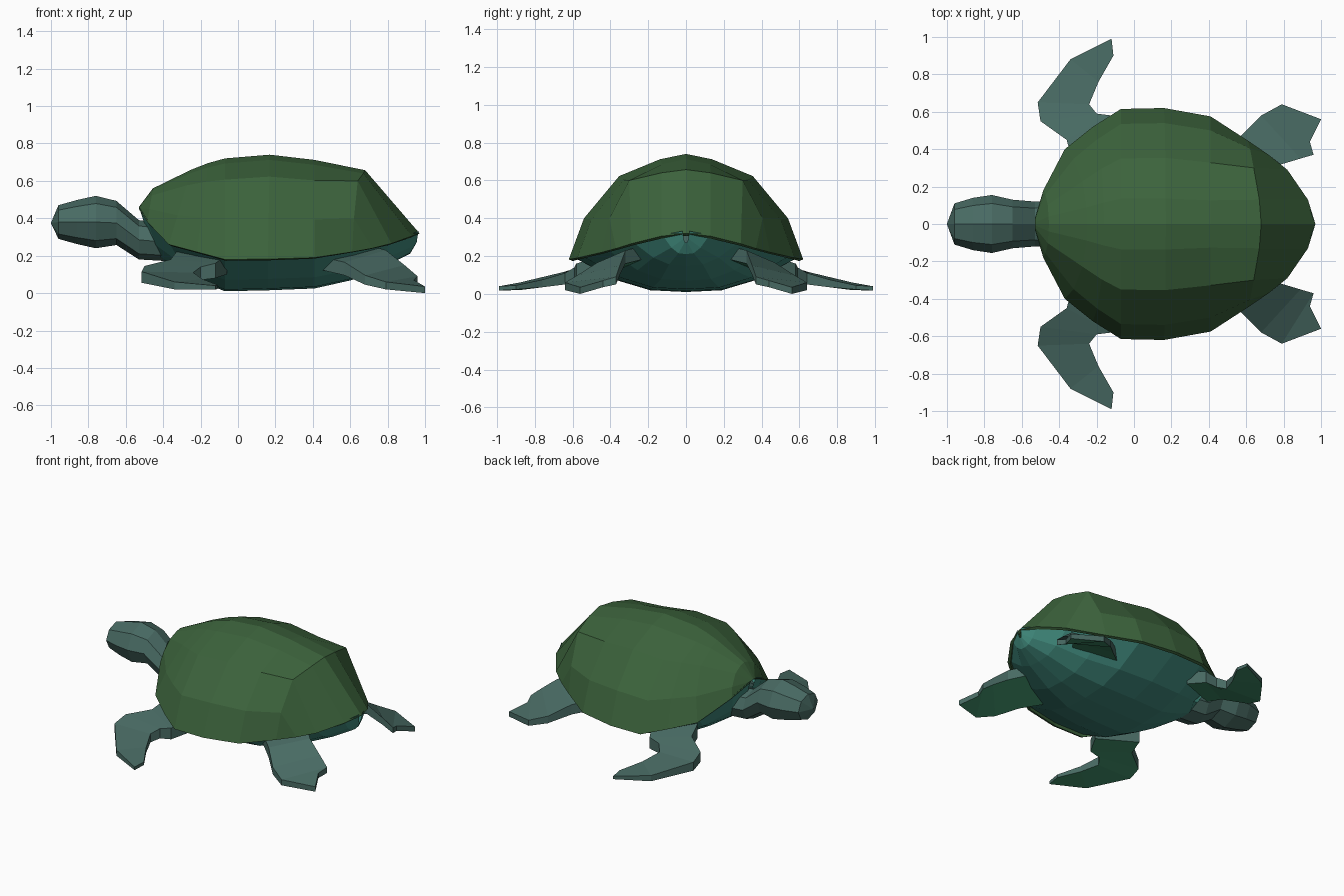
import bpy, bmesh, math

if "Cube" in bpy.data.objects:
    bpy.data.objects.remove(bpy.data.objects["Cube"])

def material(name, rgb):
    m = bpy.data.materials.new(name)
    m.diffuse_color = (*rgb, 1)
    m.use_nodes = True
    m.node_tree.nodes["Principled BSDF"].inputs["Base Color"].default_value = m.diffuse_color
    return m

SHELL = material("shell_green", (.045, .125, .045))
SKIN = material("skin", (.065, .145, .125))
BELLY = material("belly_teal", (.05, .25, .2))
UNDER = material("flipper_under", (.05, .27, .14))

def loft(name, rings, mats, closed=False, mirror=True):
    """Skin a list of equal-length point rows; closed rows form a capped tube."""
    bm = bmesh.new()
    rows = [[bm.verts.new(p) for p in r] for r in rings]
    n = len(rows[0])
    for a, b in zip(rows, rows[1:]):
        for i in range(n if closed else n - 1):
            j = (i + 1) % n
            bm.faces.new((a[i], a[j], b[j], b[i]))
    if closed:
        bm.faces.new(rows[0])
        bm.faces.new(rows[-1])
    bmesh.ops.remove_doubles(bm, verts=bm.verts, dist=1e-4)
    bmesh.ops.recalc_face_normals(bm, faces=bm.faces)
    bm.normal_update()
    if not closed:
        # open skins: shell must face up, belly must face down
        up = sum(f.normal.z * f.calc_area() for f in bm.faces) > 0
        if up != (name == "shell"):
            bmesh.ops.reverse_faces(bm, faces=bm.faces)
    bm.normal_update()
    if len(mats) > 1:
        for f in bm.faces:
            f.material_index = 1 if f.normal.z < -.2 else 0
    me = bpy.data.meshes.new(name)
    bm.to_mesh(me)
    bm.free()
    for m in mats:
        me.materials.append(m)
    ob = bpy.data.objects.new(name, me)
    bpy.context.collection.objects.link(ob)
    if mirror:
        mod = ob.modifiers.new("mirror", 'MIRROR')
        mod.use_axis = (False, True, False)
        mod.use_clip = True
    return ob

def arc_row(rim, mid, profile):
    """Half cross-section from centre line (x, z) out to the rim (x, y, z)."""
    (rx, ry, rz), (mx, mz) = rim, mid
    return [(mx + (rx - mx) * (1 - h), ry * w, rz + (mz - rz) * h) for w, h in profile]

# Domed shell
DOME = [(0, 1), (.22, .95), (.57, .79), (.87, .39), (1, 0)]
rims = [(-.53, .03, .45), (-.485, .18, .38), (-.37, .40, .26), (-.22, .52, .22),
        (-.07, .615, .18), (.16, .62, .182), (.41, .575, .19)]
tops = [(-.53, .46), (-.455, .56), (-.25, .66), (-.16, .695), (-.07, .72), (.17, .74), (.41, .712)]
rows = [arc_row(r, t, DOME) for r, t in zip(rims, tops)]
rows.append([(.68, 0, .657), (.67, .13, .64), (.64, .3, .6), (.62, .405, .4), (.61, .445, .22)])
rows.append([(.97, 0, .32), (.93, .13, .305), (.82, .29, .265), (.72, .37, .24), (.61, .445, .22)])
shell = loft("shell", rows, [SHELL])
rim_edge = shell.modifiers.new("thickness", 'SOLIDIFY')
rim_edge.thickness = .02
rim_edge.offset = -1

# Belly
BOWL = [(0, 1), (.32, .95), (.62, .66), (1, 0)]
rims += [(.62, .43, .22), (.8, .29, .26), (.92, .13, .3), (.965, .02, .32)]
lows = [(-.47, .28), (-.42, .19), (-.27, .1), (-.17, .05), (-.07, .01), (.16, .015), (.41, .025),
        (.61, .07), (.8, .15), (.92, .21), (.955, .27)]
rows = [arc_row((x, y * .96, z + .012), t, BOWL) for (x, y, z), t in zip(rims, lows)]
loft("belly", rows, [BELLY])

# Head and neck: x, half width, centre height, half height
sections = [(-1, .001, .375, .001), (-.96, .11, .38, .09), (-.86, .14, .38, .118),
            (-.76, .155, .38, .14), (-.65, .13, .375, .118), (-.53, .12, .285, .105),
            (-.36, .12, .27, .1)]
rings = [[(x, w * min(1, 1.0 if k % 2 == 0 else 1.05) * math.sin(k * math.pi / 4),
           z + h * math.cos(k * math.pi / 4)) for k in range(8)] for x, w, z, h in sections]
loft("head_and_neck", rings, [SKIN], closed=True, mirror=False)

# Flippers: leading edge, trailing edge, thickness
def flipper(name, spans):
    rings = [[a, b, (*b[:2], b[2] - t), (*a[:2], a[2] - t)] for a, b, t in spans]
    loft(name, rings, [SKIN, UNDER], closed=True)

flipper("front_flippers", [
    ((-.33, .34, .22), (-.06, .46, .20), .10),
    ((-.36, .45, .18), (-.12, .58, .16), .08),
    ((-.50, .55, .145), (-.20, .59, .14), .07),
    ((-.515, .65, .115), (-.24, .64, .11), .06),
    ((-.34, .88, .06), (-.19, .76, .075), .04),
    ((-.12, .99, .04), (-.11, .90, .045), .022)])
flipper("hind_flippers", [
    ((.42, .34, .20), (.68, .20, .26), .07),
    ((.57, .47, .165), (.79, .32, .23), .07),
    ((.68, .58, .095), (.89, .35, .15), .05),
    ((.79, .64, .06), (.96, .37, .09), .04),
    ((1.0, .56, .035), (.94, .44, .07), .035)])
